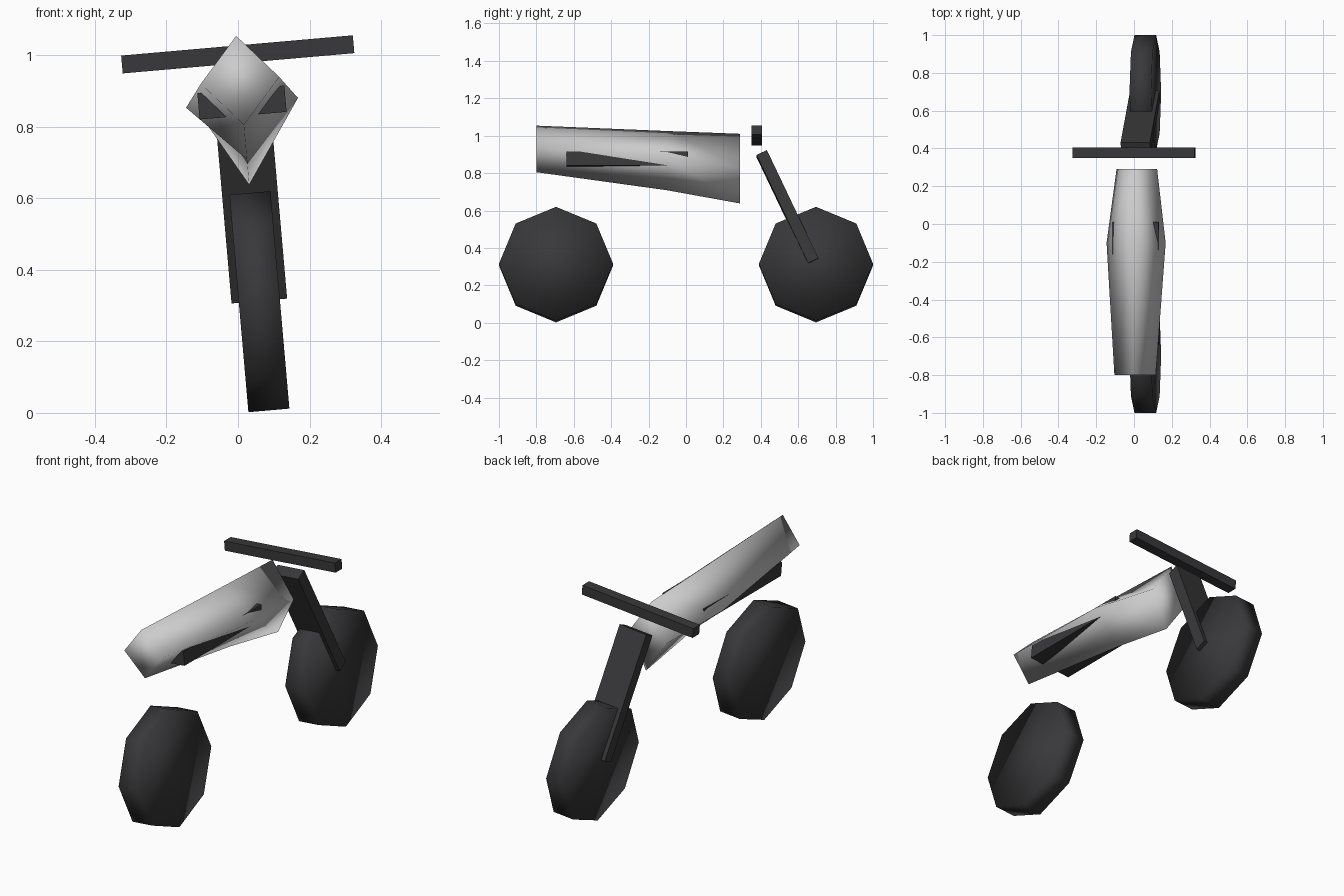
import bpy
import bmesh
from math import radians, pi, atan2
from mathutils import Matrix, Vector

if "Cube" in bpy.data.objects:
    bpy.data.objects.remove(bpy.data.objects["Cube"])

# The whole bike leans sideways by five degrees about its ground contact
LEAN = Matrix.Translation((0.087, 0, 0)) @ Matrix.Rotation(radians(-5), 4, 'Y')

dark = bpy.data.materials.new("dark_rubber")
dark.diffuse_color = (0.04, 0.04, 0.043, 1)
dark.use_nodes = True
dark.node_tree.nodes["Principled BSDF"].inputs["Base Color"].default_value = dark.diffuse_color


def finish(name, bm, local=Matrix(), smooth=False, mat=None):
    bmesh.ops.transform(bm, matrix=LEAN @ local, verts=bm.verts)
    bmesh.ops.recalc_face_normals(bm, faces=bm.faces)
    for f in bm.faces:
        f.smooth = smooth
    me = bpy.data.meshes.new(name)
    bm.to_mesh(me)
    bm.free()
    if mat:
        me.materials.append(mat)
    ob = bpy.data.objects.new(name, me)
    bpy.context.collection.objects.link(ob)
    return ob


def box(name, centre, size, tilt=0.0):
    bm = bmesh.new()
    bmesh.ops.create_cube(bm, size=1)
    bmesh.ops.scale(bm, vec=size, verts=bm.verts)
    local = Matrix.Translation(centre) @ Matrix.Rotation(tilt, 4, 'X')
    return finish(name, bm, local, mat=dark)


# Octagonal wheels
for name, y in (("front_wheel", -0.695), ("rear_wheel", 0.695)):
    bm = bmesh.new()
    bmesh.ops.create_cone(bm, cap_ends=True, segments=8, radius1=0.305,
                          radius2=0.305, depth=0.115)
    local = Matrix.Translation((0, y, 0.312)) @ Matrix.Rotation(pi / 2, 4, 'Y')
    finish(name, bm, local, smooth=True, mat=dark)

# Body: diamond sections (y, half width, centre height, half height)
bm = bmesh.new()
rings = []
for y, w, c, h in ((-0.8, 0.11, 0.933, 0.125),
                   (-0.1, 0.157, 0.87, 0.159),
                   (0.29, 0.108, 0.827, 0.187)):
    rings.append([bm.verts.new(p) for p in
                  ((0, y, c + h), (w, y, c), (0, y, c - h), (-w, y, c))])
for a, b in zip(rings, rings[1:]):
    for i in range(4):
        j = (i + 1) % 4
        bm.faces.new((a[i], a[j], b[j], b[i]))
bm.faces.new(rings[0])
bm.faces.new(rings[-1])
finish("body", bm, smooth=True)

# Side pipes, half sunk into the body
for name, s in (("left_pipe", -1), ("right_pipe", 1)):
    box(name, (s * 0.081, -0.315, 0.871), (0.082, 0.65, 0.074))

# Slanted fork straddling the wheel
box("fork", (0, 0.5425, 0.617), (0.156, 0.061, 0.642), atan2(0.275, 0.58))

# Handlebar
box("handlebar", (0, 0.378, 1.006), (0.65, 0.055, 0.05))
